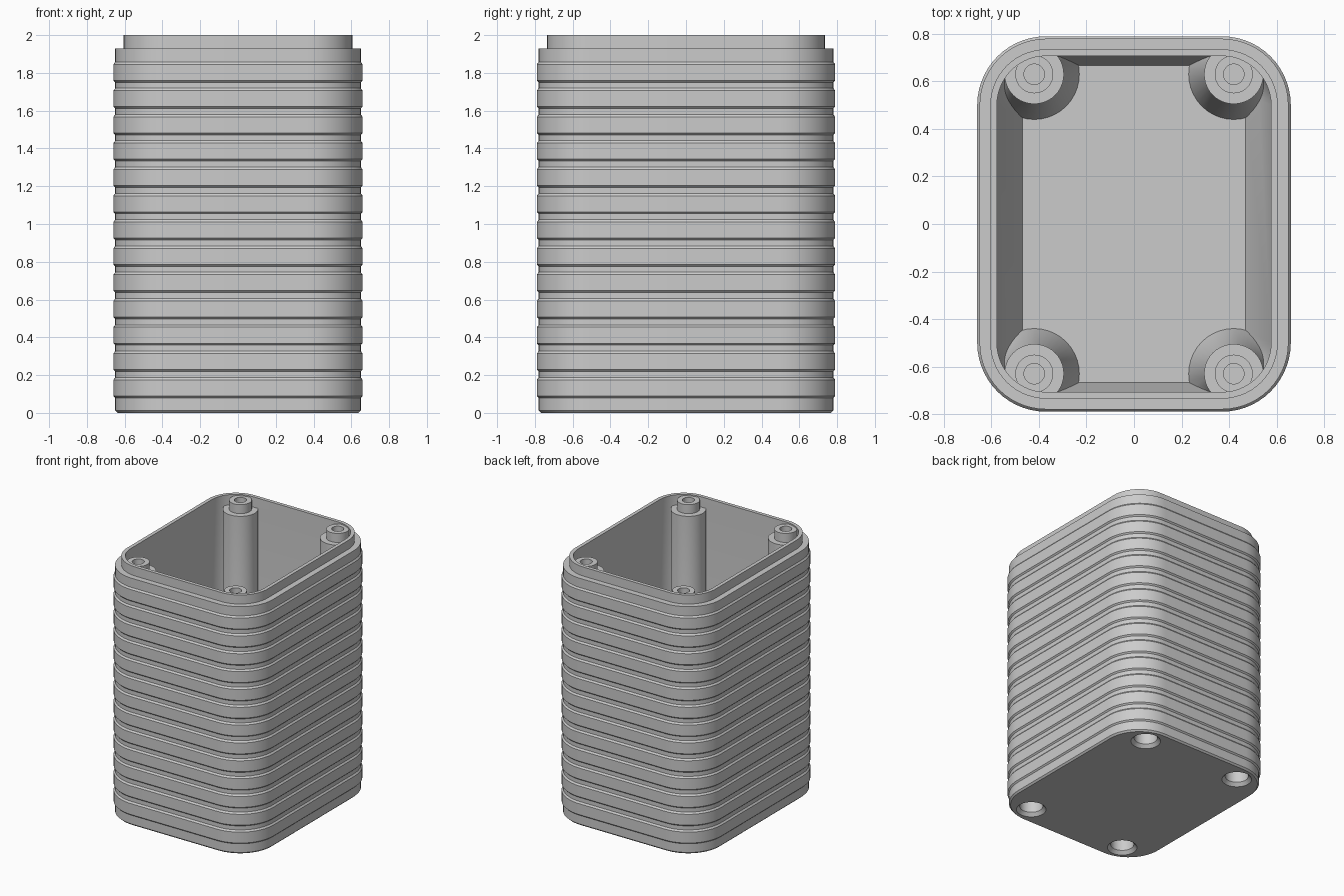
import bpy, bmesh, math

cube = bpy.data.objects.get("Cube")
if cube:
    bpy.data.objects.remove(cube, do_unlink=True)

grey = bpy.data.materials.new("plain_grey")
grey.use_nodes = True
COLOUR = (0.6, 0.6, 0.6, 1)
grey.diffuse_color = COLOUR
grey.node_tree.nodes["Principled BSDF"].inputs["Base Color"].default_value = COLOUR

HX, HY, RADIUS = 0.66, 0.79, 0.29      # widest outline
BOSS_X, BOSS_Y = 0.42, 0.63            # corner post centres
FLOOR = 0.06


def rounded_rect(hx, hy, r, steps=14):
    """Outline points of a rounded rectangle, counter-clockwise."""
    pts = []
    for i, (sx, sy) in enumerate([(1, 1), (-1, 1), (-1, -1), (1, -1)]):
        for k in range(steps + 1):
            a = math.pi / 2 * (i + k / steps)
            pts.append((sx * (hx - r) + r * math.cos(a), sy * (hy - r) + r * math.sin(a)))
    return pts


def inset(d):
    return rounded_rect(HX - d, HY - d, RADIUS - d)


def circle(r, cx, cy, steps=40):
    return [(cx + r * math.cos(math.tau * k / steps), cy + r * math.sin(math.tau * k / steps))
            for k in range(steps)]


def loft(name, sections):
    """Closed solid through a stack of (outline, z) sections."""
    bm = bmesh.new()
    rings = [[bm.verts.new((x, y, z)) for x, y in outline] for outline, z in sections]
    for low, high in zip(rings, rings[1:]):
        for i in range(len(low)):
            j = (i + 1) % len(low)
            bm.faces.new((low[i], low[j], high[j], high[i]))
    bm.faces.new(rings[0][::-1])
    bm.faces.new(rings[-1])
    bmesh.ops.recalc_face_normals(bm, faces=bm.faces)
    mesh = bpy.data.meshes.new(name)
    bm.to_mesh(mesh)
    bm.free()
    obj = bpy.data.objects.new(name, mesh)
    bpy.context.collection.objects.link(obj)
    return obj


def turned(name, profile, cx, cy):
    """Round solid from a (radius, z) profile."""
    return loft(name, [(circle(r, cx, cy), z) for r, z in profile])


def cut(target, tool):
    """Subtract the tool from the target and discard the tool."""
    mod = target.modifiers.new("cut", 'BOOLEAN')
    mod.operation = 'DIFFERENCE'
    mod.solver = 'EXACT'
    mod.object = tool
    bpy.context.view_layer.objects.active = target
    bpy.ops.object.modifier_apply(modifier=mod.name)
    bpy.data.objects.remove(tool, do_unlink=True)


# Ribbed outer body with a stepped lip on top
sections = [(inset(0.022), 0), (inset(0.01), 0.012)]
for k in range(13):
    z = 0.08 + 0.1392 * k
    sections += [(inset(0.01), z), (inset(0), z + 0.01),
                 (inset(0), z + 0.095), (inset(0.01), z + 0.108)]
sections += [(inset(0.01), 1.93), (inset(0.055), 1.93), (inset(0.055), 2.0)]
body = loft("ribbed_container", sections)

# Inner space with sloping foot, leaving four corner posts standing
cavity = loft("cavity_cutter", [
    (rounded_rect(0.47, 0.668, 0.12), FLOOR),
    (inset(0.083), FLOOR + 0.22),
    (inset(0.083), 2.05)])
corners = [(sx * BOSS_X, sy * BOSS_Y) for sx in (1, -1) for sy in (1, -1)]
for x, y in corners:
    cut(cavity, turned("corner_post", [
        (0.19, 0.02), (0.19, FLOOR), (0.125, FLOOR + 0.22),
        (0.125, 1.92), (0.08, 1.92), (0.08, 1.99)], x, y))
cut(body, cavity)

# Sockets under the base and screw holes in the post tops
for x, y in corners:
    cut(body, turned("socket_cutter", [
        (0.105, -0.05), (0.105, 0.0), (0.082, 0.025), (0.082, 0.13)], x, y))
    cut(body, turned("screw_cutter", [(0.043, 1.6), (0.043, 2.05)], x, y))

# Finish
body.data.materials.clear()
body.data.materials.append(grey)
for face in body.data.polygons:
    face.material_index = 0
bpy.ops.object.select_all(action='DESELECT')
body.select_set(True)
bpy.context.view_layer.objects.active = body
bpy.ops.object.shade_smooth_by_angle(angle=math.radians(30))
